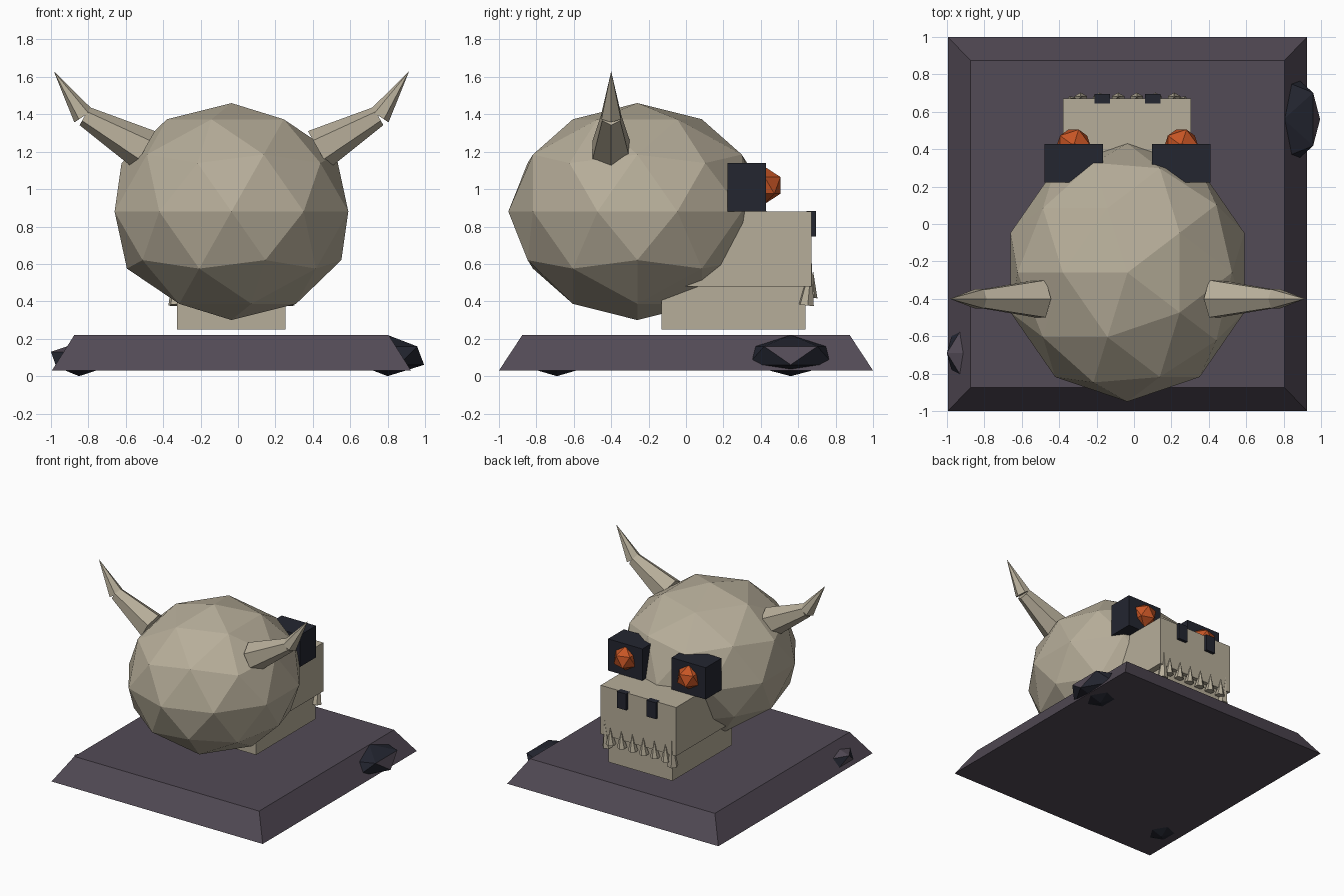
import bpy
from mathutils import Vector

cube = bpy.data.objects.get("Cube")
if cube:
    bpy.data.objects.remove(cube, do_unlink=True)

MID = -0.035  # symmetry plane of the skull


def material(name, color):
    m = bpy.data.materials.new(name)
    m.use_nodes = True
    m.diffuse_color = (*color, 1)
    m.node_tree.nodes["Principled BSDF"].inputs["Base Color"].default_value = (*color, 1)
    return m


bone = material("bone", (0.47, 0.42, 0.32))
slate = material("purple slate", (0.085, 0.069, 0.092))
dark = material("dark navy", (0.017, 0.019, 0.030))
ember = material("ember orange", (0.56, 0.09, 0.018))


def finish(name, mat):
    o = bpy.context.object
    o.name = name
    o.data.materials.append(mat)
    return o


def box(name, mat, lo, hi):
    lo, hi = Vector(lo), Vector(hi)
    bpy.ops.mesh.primitive_cube_add(size=1, location=(lo + hi) / 2)
    o = finish(name, mat)
    o.scale = hi - lo
    return o


def ball(name, mat, loc, scale, level=1, turn=False):
    bpy.ops.mesh.primitive_ico_sphere_add(subdivisions=level, radius=1, location=loc)
    o = finish(name, mat)
    if turn:  # half turn about the vertical
        for v in o.data.vertices:
            v.co.x, v.co.y = -v.co.x, -v.co.y
    o.scale = scale
    return o


def cone(name, mat, start, end, r1, r2, sides):
    start, end = Vector(start), Vector(end)
    axis = end - start
    bpy.ops.mesh.primitive_cone_add(vertices=sides, radius1=r1, radius2=r2,
                                    depth=axis.length, location=(start + end) / 2)
    o = finish(name, mat)
    o.rotation_euler = axis.to_track_quat('Z', 'Y').to_euler()
    return o


# Plinth with sloping sides
base = box("base", slate, (-0.995, -1, 0.03), (0.925, 1, 0.22))
for v in base.data.vertices:
    if v.co.z > 0:
        v.co.x *= 0.875
        v.co.y *= 0.875

# Rocks set into the plinth edges, each with slate facets
right_rock = ball("large_rock", dark, (0.80, 0.56, 0.11), (0.218, 0.27, 0.11), turn=True)
left_rock = ball("small_rock", dark, (-0.85, -0.69, 0.09), (0.168, 0.2, 0.09), turn=True)
for rock in (right_rock, left_rock):
    rock.data.materials.append(slate)
for p in right_rock.data.polygons:
    p.material_index = int(p.normal.x > 0.9)
for p in left_rock.data.polygons:
    p.material_index = int(p.normal.z > 0.5 or p.normal.x < -0.9)

# Skull, snout and jaw
ball("skull", bone, (MID, -0.26, 0.88), (0.657, 0.69, 0.58), level=2, turn=True)
box("snout", bone, (-0.38, -0.08, 0.48), (0.305, 0.672, 0.88))
box("lower_jaw", bone, (-0.325, -0.13, 0.25), (0.255, 0.64, 0.48))

# Paired parts
for side, s in (("left", 1), ("right", -1)):
    def at(x, y, z):
        return (MID + s * x, y, z)

    cone(side + "_horn_root", bone, at(0.465, -0.4, 1.21), at(0.785, -0.4, 1.39), 0.115, 0.055, 6)
    cone(side + "_horn_tip", bone, at(0.79, -0.4, 1.39), at(0.95, -0.4, 1.63), 0.06, 0, 6)

    c = Vector(at(0.288, 0.325, 1.01))
    half = Vector((0.156, 0.103, 0.13))
    box(side + "_eye_socket", dark, c - half, c + half)
    ball(side + "_eye", ember, at(0.288, 0.42, 1.02), (0.1, 0.1, 0.1))

    c = Vector(at(0.135, 0.67, 0.815))
    half = Vector((0.042, 0.025, 0.067))
    box(side + "_nostril", dark, c - half, c + half)

    cone(side + "_fang", bone, at(0.295, 0.643, 0.38), at(0.305, 0.672, 0.61), 0.043, 0, 6)

# Row of small teeth along the snout front
for i in range(6):
    x = MID + (i - 2.5) * 0.1
    cone("tooth_%d" % (i + 1), bone, (x, 0.665, 0.42), (x, 0.68, 0.56), 0.038, 0, 6)
